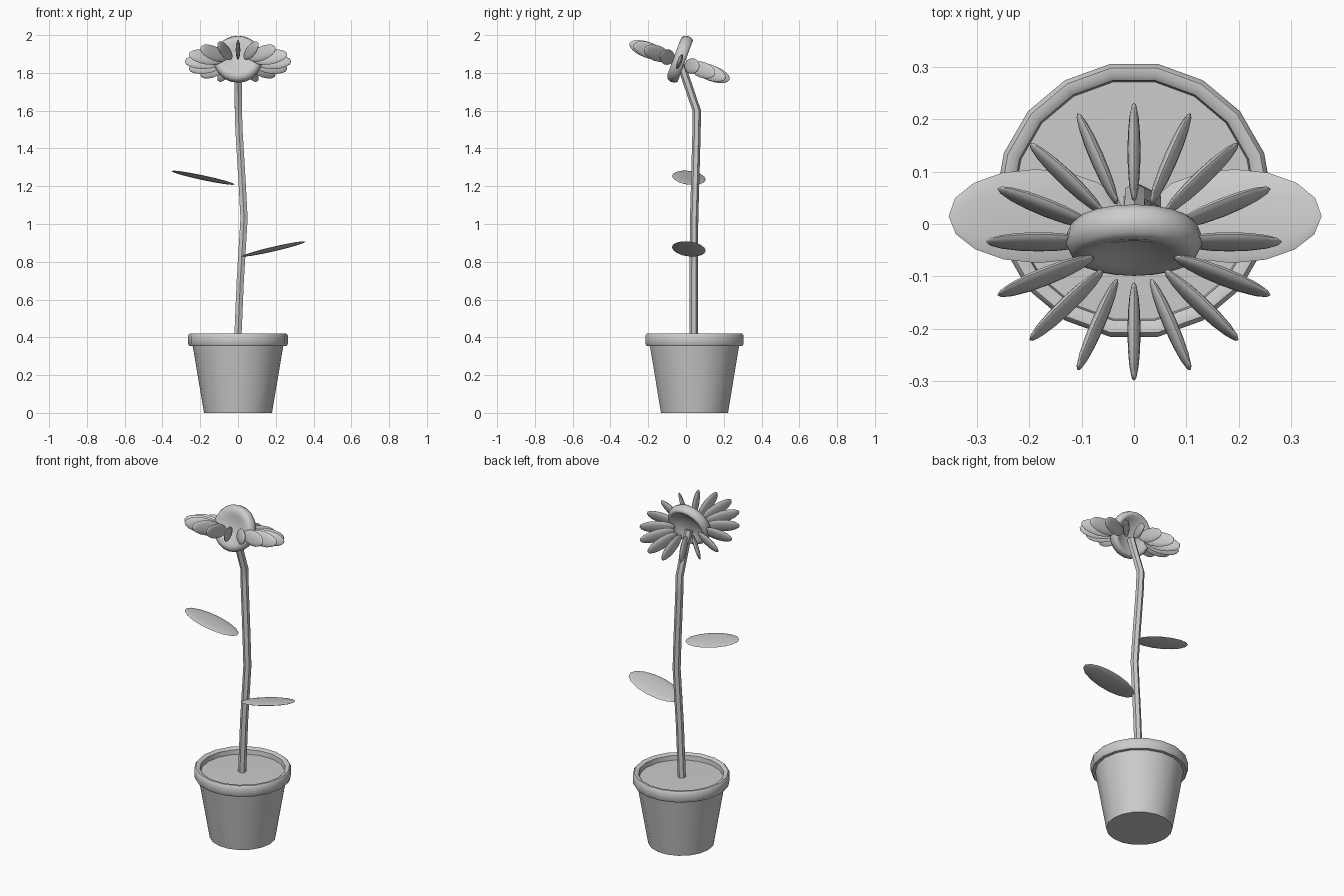
import bpy, bmesh
from math import pi, sin, cos, radians
from mathutils import Matrix, Vector

if "Cube" in bpy.data.objects:
    bpy.data.objects.remove(bpy.data.objects["Cube"])


def finish(name, bm, angle=40):
    bmesh.ops.recalc_face_normals(bm, faces=bm.faces)
    me = bpy.data.meshes.new(name)
    bm.to_mesh(me)
    bm.free()
    ob = bpy.data.objects.new(name, me)
    bpy.context.collection.objects.link(ob)
    smooth(ob, angle)
    return ob


def smooth(ob, angle):
    bpy.ops.object.select_all(action='DESELECT')
    ob.select_set(True)
    bpy.context.view_layer.objects.active = ob
    bpy.ops.object.shade_smooth_by_angle(angle=radians(angle))


def lathe(name, profile, segs, mat, angle=40):
    """Revolve (radius, height) points about local z; radius 0 closes an end."""
    bm = bmesh.new()
    rings = []
    for r, h in profile:
        n = 1 if r == 0 else segs
        rings.append([bm.verts.new(mat @ Vector((r * cos(2 * pi * i / segs),
                                                 r * sin(2 * pi * i / segs), h)))
                      for i in range(n)])
    for a, b in zip(rings, rings[1:]):
        for i in range(segs):
            j = (i + 1) % segs
            quad = [a[i % len(a)], a[j % len(a)], b[j % len(b)], b[i % len(b)]]
            bm.faces.new(list(dict.fromkeys(quad)))
    return finish(name, bm, angle)


def ellipsoid(bm, mat, size, segs, rings):
    """Stretched sphere with its poles along local x."""
    m = mat @ Matrix.Diagonal((*size, 1)) @ Matrix.Rotation(pi / 2, 4, 'Y')
    bmesh.ops.create_uvsphere(bm, u_segments=segs, v_segments=rings, radius=1, matrix=m)


# Pot with a rounded lip, and the soil inside
pot_place = Matrix.Translation((0, 0.045, 0))
lathe("pot", [(0, 0), (0.18, 0), (0.24, 0.355), (0.258, 0.355), (0.264, 0.365),
              (0.264, 0.41), (0.256, 0.42), (0.243, 0.42), (0.232, 0.412),
              (0.228, 0.375)], 18, pot_place)
lathe("soil", [(0.23, 0.385), (0, 0.39)], 18, pot_place)

# Stem
cu = bpy.data.curves.new("stem", 'CURVE')
cu.dimensions = '3D'
cu.bevel_depth = 0.022
cu.bevel_resolution = 1
cu.use_fill_caps = True
path = [(-0.002, 0.041, 0.37), (0.012, 0.041, 0.7), (0.032, 0.043, 1.03),
        (0.023, 0.048, 1.2), (0.005, 0.056, 1.5), (0.002, 0.057, 1.6),
        (0, -0.025, 1.84)]
sp = cu.splines.new('POLY')
sp.points.add(len(path) - 1)
for p, co in zip(sp.points, path):
    p.co = (*co, 1)
stem = bpy.data.objects.new("stem", cu)
bpy.context.collection.objects.link(stem)
bpy.ops.object.select_all(action='DESELECT')
stem.select_set(True)
bpy.context.view_layer.objects.active = stem
bpy.ops.object.convert(target='MESH')
smooth(bpy.context.object, 40)

# Leaves
for name, x, z, tilt in (("right_leaf", 0.19, 0.868, -13), ("left_leaf", -0.185, 1.245, 12)):
    bm = bmesh.new()
    m = (Matrix.Translation((x, 0.015, z)) @ Matrix.Rotation(radians(tilt), 4, 'Y')
         @ Matrix.Rotation(radians(-6), 4, 'X'))
    ellipsoid(bm, m, (0.172, 0.09, 0.009), 12, 8)
    finish(name, bm, 60)

# Petals: sixteen upright blades in a tilted ring
bm = bmesh.new()
ring = Matrix.Translation((0, -0.034, 1.86)) @ Matrix.Rotation(radians(-20), 4, 'X')
for i in range(16):
    m = ring @ Matrix.Rotation(2 * pi * i / 16, 4, 'Z') @ Matrix.Translation((0.182, 0, 0))
    ellipsoid(bm, m, (0.1, 0.0125, 0.042), 12, 8)
finish("petals", bm, 60)

# Flower centre: dished disc facing forward, hollow at the back
face = Matrix.Translation((0, -0.03, 1.872)) @ Matrix.Rotation(radians(69.7), 4, 'X')
lathe("flower_centre", [(0, 0.014), (0.04, 0.018), (0.075, 0.03), (0.1, 0.036), (0.12, 0.029),
                        (0.13, 0.008), (0.127, -0.015), (0.118, -0.028), (0.105, -0.028),
                        (0.085, -0.012), (0.045, 0), (0, 0.003)], 20, face, 60)
